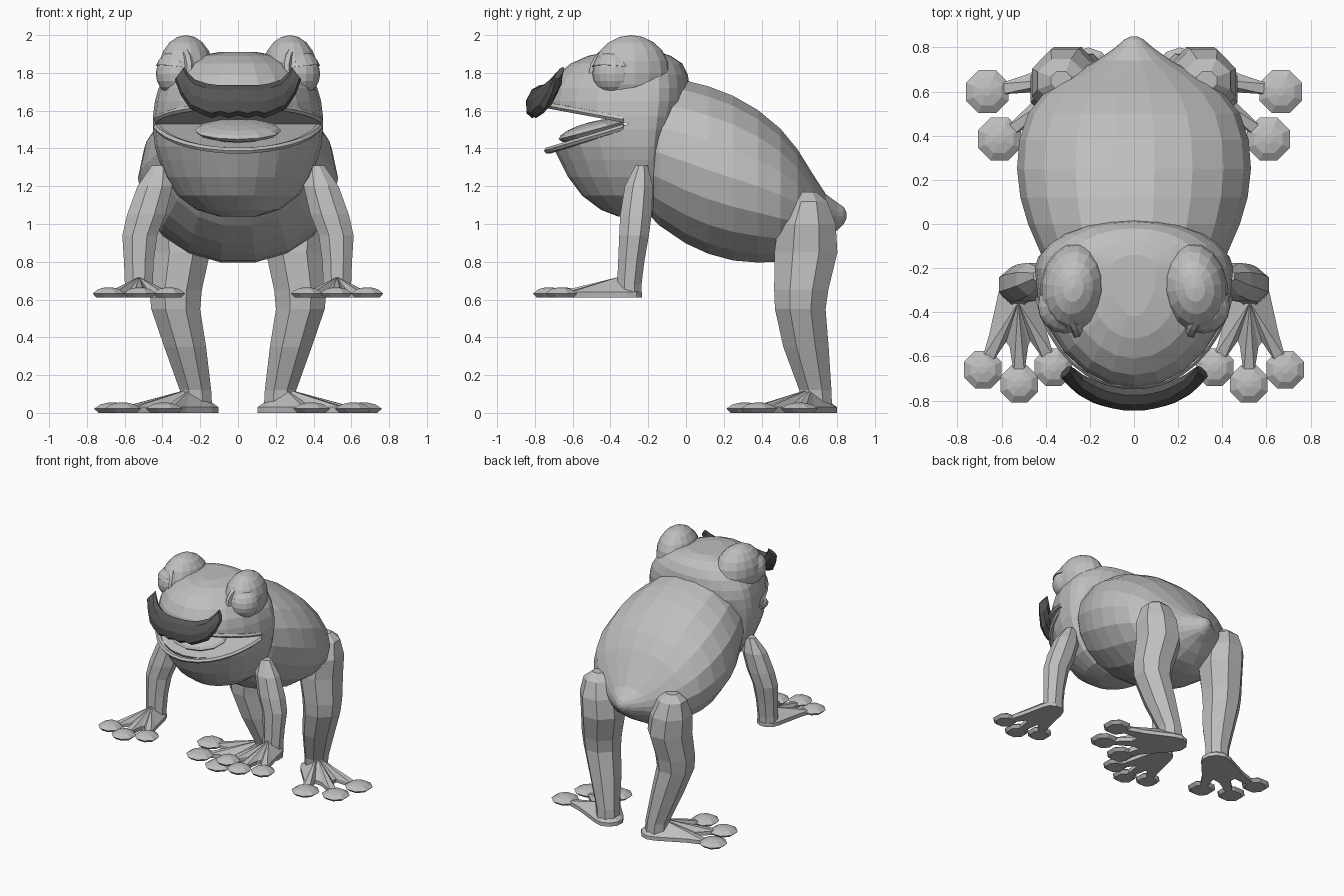
import bpy, bmesh, math
from mathutils import Vector, Matrix
from math import sin, cos, pi, radians

if "Cube" in bpy.data.objects:
    bpy.data.objects.remove(bpy.data.objects["Cube"])


def material(name, v):
    m = bpy.data.materials.new(name)
    m.diffuse_color = (v, v, v, 1)
    m.use_nodes = True
    m.node_tree.nodes["Principled BSDF"].inputs["Base Color"].default_value = m.diffuse_color
    return m


GREY = material("skin grey", 0.52)
DARK = material("dark grey", 0.09)


def make(name, bm, mat=GREY, mirror=False):
    bmesh.ops.recalc_face_normals(bm, faces=bm.faces[:])
    me = bpy.data.meshes.new(name)
    bm.to_mesh(me)
    bm.free()
    me.materials.append(mat)
    ob = bpy.data.objects.new(name, me)
    bpy.context.collection.objects.link(ob)
    if mirror:
        mod = ob.modifiers.new("mirror", 'MIRROR')
        mod.use_mirror_merge = False
    return ob


def loft(rings, bm=None):
    """Skin a list of equal-length point rings and cap both ends."""
    bm = bm or bmesh.new()
    vs = [[bm.verts.new(p) for p in r] for r in rings]
    n = len(rings[0])
    for a, b in zip(vs, vs[1:]):
        for i in range(n):
            j = (i + 1) % n
            bm.faces.new((a[i], a[j], b[j], b[i]))
    bm.faces.new(vs[0][::-1])
    bm.faces.new(vs[-1])
    return bm


def flat_rings(rows, n=8):
    """Horizontal ellipse rings from (x, y, z, rx, ry)."""
    return [[(x + rx * cos(2 * pi * (i + .5) / n), y + ry * sin(2 * pi * (i + .5) / n), z)
             for i in range(n)] for x, y, z, rx, ry in rows]


def ball(bm, centre, radii, rot=None, u=16, v=10):
    m = Matrix.Translation(centre) @ (rot or Matrix()) @ Matrix.Diagonal((*radii, 1))
    bmesh.ops.create_uvsphere(bm, u_segments=u, v_segments=v, radius=1, matrix=m)
    return bm


# Body: upright oval rings from neck to tail (y, bottom, top, half width)
BODY = [(-.25, 1.10, 1.68, .34), (-.14, .985, 1.77, .42), (0, .89, 1.765, .48),
        (.12, .835, 1.735, .515), (.25, .80, 1.685, .53), (.38, .79, 1.61, .52),
        (.50, .795, 1.51, .48), (.59, .82, 1.40, .41), (.67, .87, 1.27, .30),
        (.74, .93, 1.16, .17), (.80, .965, 1.115, .085), (.835, 1.0, 1.09, .045),
        (.85, 1.03, 1.06, .015)]
make("body", loft([[(w * cos(2 * pi * i / 18), y, (a + b) / 2 + (b - a) / 2 * sin(2 * pi * i / 18))
                    for i in range(18)] for y, a, b, w in BODY]))

# Head: horizontal slices (z, front y, back y, half width)
HEAD = [(1.04, -.36, -.15, .10), (1.075, -.45, -.12, .22), (1.15, -.55, -.10, .32),
        (1.25, -.625, -.10, .385), (1.34, -.67, -.09, .42), (1.41, -.705, -.08, .44),
        (1.50, -.73, -.04, .45), (1.57, -.74, -.01, .45), (1.65, -.74, .02, .44),
        (1.72, -.725, .02, .42), (1.79, -.685, .01, .375), (1.85, -.61, -.02, .31),
        (1.89, -.52, -.08, .22), (1.91, -.42, -.14, .10)]
YC = -.2


def slice_ring(z, f, b, w, n=24):
    pts = []
    for i in range(n):
        a = 2 * pi * i / n
        c = cos(a)
        pts.append((w * sin(a), YC + c * ((b - YC) if c > 0 else (YC - f)), z))
    return pts


head = make("head", loft([slice_ring(*h) for h in HEAD]))

# Open mouth: wedge cut through the head
WEDGE = [(-.30, 1.53), (-.9, 1.65), (-.9, 1.341)]
cutter = make("mouth_cutter", loft([[(x, y, z) for y, z in WEDGE] for x in (-1, 1)]))
cutter.hide_render = True
cut = head.modifiers.new("mouth", 'BOOLEAN')
cut.operation = 'DIFFERENCE'
cut.solver = 'EXACT'
cut.object = cutter
bpy.context.view_layer.objects.active = head
bpy.ops.object.modifier_apply(modifier=cut.name)
bpy.data.objects.remove(cutter)


# Lips: thin rolls along both mouth edges
def lip(name, z0, slope, drop):
    rings = []
    for k in range(17):
        a = radians(-76 + 152 * k / 16)
        d = Vector((sin(a), -cos(a), 0))
        p = Vector((.44 * sin(a), YC - .53 * cos(a), 0))
        p.z = z0 + slope * (p.y + .34) + drop
        rings.append([p + d * .022 * cos(t) + Vector((0, 0, .018 * sin(t)))
                      for t in [2 * pi * i / 6 for i in range(6)]])
    make(name, loft(rings))


lip("upper_lip", 1.545, -.19, .01)
lip("lower_lip", 1.515, .31, -.006)

make("tongue", ball(bmesh.new(), (0, -.50, 1.495), (.23, .18, .045),
                    Matrix.Rotation(radians(15), 4, 'X'), 12, 8))

# Eye mounds, eyeballs, lids and rims
make("eye_mound", ball(bmesh.new(), (.275, -.29, 1.80), (.15, .205, .20),
                       Matrix.Rotation(radians(8), 4, 'Z')), mirror=True)
EYE = Vector((.315, -.375, 1.795))
make("eyeball", ball(bmesh.new(), EYE, (.12, .12, .12)), mirror=True)

lid = ball(bmesh.new(), EYE, (.128, .128, .128))
bmesh.ops.bisect_plane(lid, geom=lid.verts[:] + lid.edges[:] + lid.faces[:],
                       plane_co=EYE + Vector((0, 0, .03)), plane_no=(-.12, .08, 1), clear_inner=True)
bmesh.ops.holes_fill(lid, edges=[e for e in lid.edges if e.is_boundary])
make("eyelid", lid, mirror=True)

out = Vector((.86, -.5, .1)).normalized()
side = out.cross(Vector((0, 0, 1))).normalized()
up = side.cross(out)
rim = bmesh.new()
grid = []
for i in range(18):
    a = 2 * pi * i / 18
    r = side * cos(a) + up * sin(a)
    grid.append([rim.verts.new(EYE + out * .01 + r * (.133 + .022 * cos(t)) + out * .025 * sin(t))
                 for t in [2 * pi * k / 6 for k in range(6)]])
for i in range(18):
    for k in range(6):
        a, b, l = grid[i], grid[(i + 1) % 18], (k + 1) % 6
        rim.faces.new((a[k], b[k], b[l], a[l]))
make("eye_rim", rim, mirror=True)

# Moustache: half profile (top x, top z, bottom x, bottom z, y, half thickness)
HALF = [(0, 1.735, 0, 1.575, -.798, .05), (.05, 1.735, .05, 1.56, -.796, .05),
        (.09, 1.735, .10, 1.575, -.788, .05), (.13, 1.738, .14, 1.56, -.778, .05),
        (.17, 1.745, .19, 1.58, -.762, .05), (.23, 1.765, .255, 1.61, -.73, .045),
        (.265, 1.80, .305, 1.685, -.695, .035), (.285, 1.832, .335, 1.765, -.672, .018)]
FULL = [(-a, b, -c, d, y, t) for a, b, c, d, y, t in HALF[:0:-1]] + HALF
rings = []
for tx, tz, bx, bz, y, th in FULL:
    top, bot = Vector((tx, y + .022, tz)), Vector((bx, y - .018, bz))
    rings.append([(top + bot) / 2 + (top - bot) / 2 * cos(a) + Vector((0, th * sin(a), 0))
                  for a in [2 * pi * i / 8 for i in range(8)]])
make("moustache", loft(rings), DARK)

# Legs and arms: rings of (x, y, z, rx, ry)
make("hind_leg", loft(flat_rings([
    (.33, .65, 1.17, .05, .045), (.33, .65, 1.12, .115, .105), (.315, .64, 1.0, .16, .165),
    (.30, .635, .85, .165, .18), (.33, .61, .65, .15, .155), (.33, .605, .55, .14, .145),
    (.28, .635, .35, .12, .13), (.225, .685, .12, .09, .092), (.22, .69, .03, .09, .09)])),
    mirror=True)
make("front_leg", loft(flat_rings([
    (.41, -.235, 1.31, .05, .035), (.44, -.25, 1.2, .10, .08), (.485, -.265, 1.05, .11, .09),
    (.52, -.275, .94, .10, .085), (.525, -.29, .80, .085, .075), (.525, -.30, .68, .08, .07),
    (.525, -.30, .63, .08, .07)])), mirror=True)


# Feet: webbed sole sloping up to the heel, plus round toe pads
def foot(name, heel, r, toes, pad, z0, rise):
    h = Vector(heel)
    pts = []
    for t in toes:
        v = Vector(t) - h
        d = v.normalized()
        n = Vector((-d.y, d.x))
        pts += [h + v * .58 - n * .042, h + v * .88 - n * .024,
                h + v * .88 + n * .024, h + v * .58 + n * .042]
    mid = sum((Vector(t) for t in toes), Vector((0, 0))) / len(toes) - h
    m = math.atan2(mid.y, mid.x)
    for k in range(6):
        a = m + radians(95 + 170 * k / 5)
        pts.append(h + Vector((cos(a), sin(a))) * r)
    far = max((p - h).length for p in pts)
    bm = bmesh.new()
    low = [bm.verts.new((p.x, p.y, z0)) for p in pts]
    high = [bm.verts.new((p.x, p.y, z0 + .03)) for p in pts]
    peak = bm.verts.new((h.x + mid.x * .1, h.y + mid.y * .1, z0 + rise))
    bm.faces.new(low[::-1])
    for i in range(len(pts)):
        j = (i + 1) % len(pts)
        bm.faces.new((low[i], low[j], high[j], high[i]))
        bm.faces.new((high[i], high[j], peak))
    make(name, bm, mirror=True)
    pads = bmesh.new()
    for x, y in toes:
        loft(flat_rings([(x, y, z0, pad * .75, pad * .75), (x, y, z0 + .022, pad, pad),
                         (x, y, z0 + .045, pad * .65, pad * .65),
                         (x, y, z0 + .055, pad * .2, pad * .2)]), pads)
    make(name + "_toe_pads", pads, mirror=True)


foot("hind_foot", (.21, .69), .11, [(.39, .31), (.61, .385), (.665, .60)], .105, 0, .13)
foot("front_foot", (.525, -.32), .09, [(.365, -.65), (.52, -.725), (.685, -.66)], .092, .61, .11)
